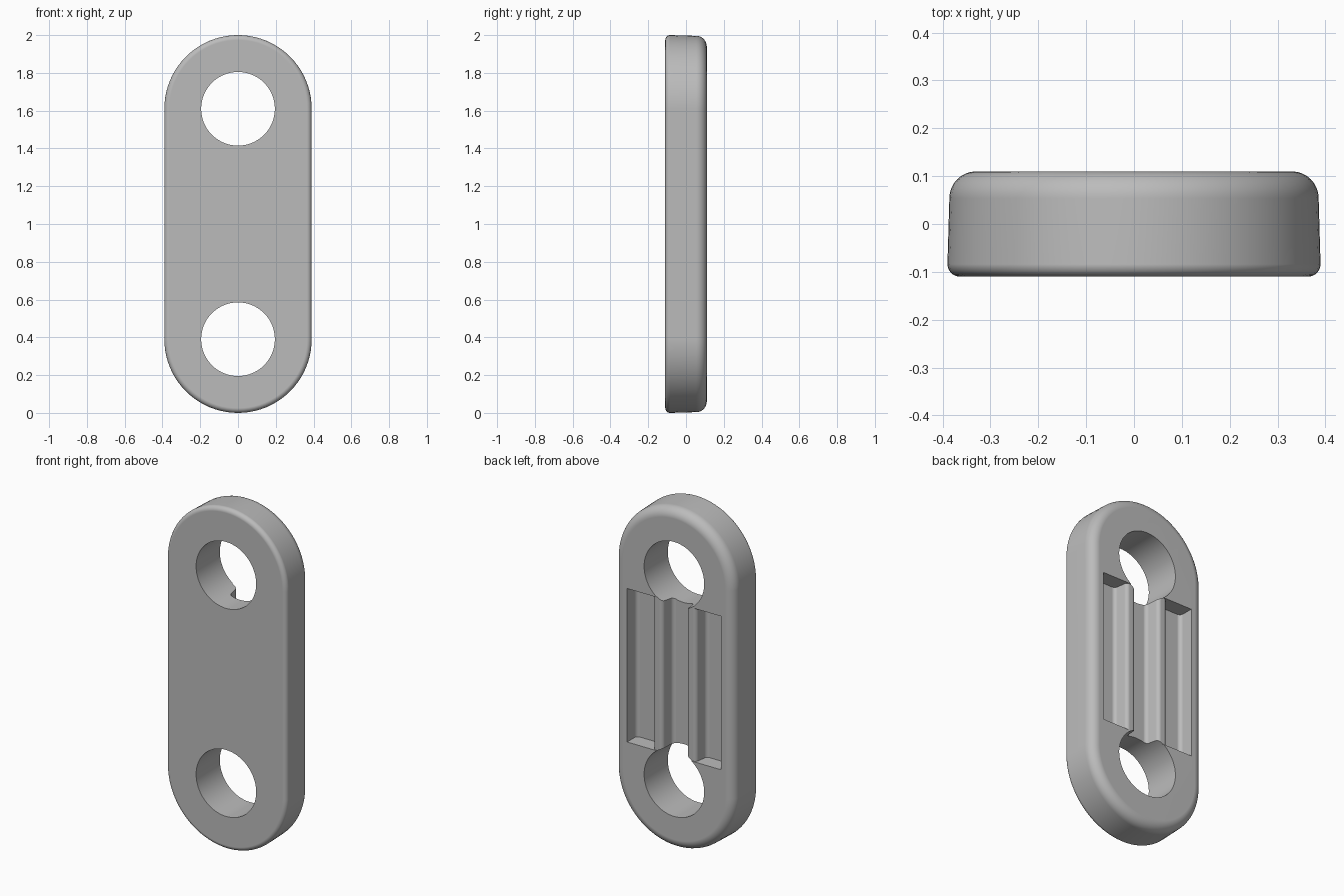
import bpy, bmesh, math
from mathutils import Vector

cube = bpy.data.objects.get("Cube")
if cube:
    bpy.data.objects.remove(cube, do_unlink=True)

RADIUS, HALF, FRONT, BACK = 0.39, 0.61, -0.11, 0.11

grey = bpy.data.materials.new("light grey")
grey.use_nodes = True
grey.diffuse_color = (0.5, 0.5, 0.5, 1)
grey.node_tree.nodes["Principled BSDF"].inputs["Base Color"].default_value = grey.diffuse_color


def loft(name, rings):
    """Skin a closed solid through rings of equal point count."""
    bm = bmesh.new()
    loops = [[bm.verts.new(p) for p in ring] for ring in rings]
    for a, b in zip(loops, loops[1:]):
        for i in range(len(a)):
            j = (i + 1) % len(a)
            bm.faces.new((a[i], a[j], b[j], b[i]))
    bm.faces.new(loops[0])
    bm.faces.new(loops[-1])
    bmesh.ops.recalc_face_normals(bm, faces=bm.faces)
    mesh = bpy.data.meshes.new(name)
    bm.to_mesh(mesh)
    bm.free()
    mesh.materials.append(grey)
    obj = bpy.data.objects.new(name, mesh)
    bpy.context.collection.objects.link(obj)
    return obj


def stadium(r, y, steps=40):
    """Upright rounded slot outline at depth y."""
    pts = []
    for sign in (1, -1):
        for i in range(steps + 1):
            a = math.pi * i / steps
            pts.append((sign * r * math.cos(a), y, 1 + sign * (HALF + r * math.sin(a))))
    return pts


def rounded(corners, r, steps=6):
    """Round the inner corners of an open path."""
    pts = [corners[0]]
    for p, c, n in zip(corners, corners[1:], corners[2:]):
        c = Vector(c)
        u, v = (Vector(p) - c).normalized(), (Vector(n) - c).normalized()
        half_angle = u.angle(v) / 2
        centre = c + (u + v).normalized() * (r / math.sin(half_angle))
        reach = r / math.tan(half_angle)
        start, end = c + u * reach - centre, c + v * reach - centre
        for i in range(steps + 1):
            arm = start.lerp(end, i / steps).normalized() * r
            pts.append(tuple(centre + arm))
    return pts + [corners[-1]]


# Plate: tight front edge, softer back edge, slight draft
edge = []
for i in range(7):
    a = math.pi / 2 * i / 6
    edge.append((RADIUS - 0.026 * (1 - math.sin(a)), FRONT + 0.026 * (1 - math.cos(a))))
for i in range(9):
    a = math.pi / 2 * i / 8
    edge.append((RADIUS - 0.004 - 0.056 * (1 - math.cos(a)), BACK - 0.056 * (1 - math.sin(a))))
plate = loft("link_plate", [stadium(r, y) for r, y in edge])

# Two round through holes
cutters = []
for name, z in (("upper_hole_cutter", 1 + HALF), ("lower_hole_cutter", 1 - HALF)):
    ring = [(0.195 * math.cos(t), 0.195 * math.sin(t)) for t in (math.tau * k / 80 for k in range(80))]
    cutters.append(loft(name, [[(x, y, z + h) for x, h in ring] for y in (-0.3, 0.3)]))

# Back recess with two rounded upright ribs
floor, crest = 0.02, BACK - 0.004
half = [(0.068, floor), (0.08, crest), (0.138, crest), (0.15, floor), (0.305, floor), (0.305, 0.2)]
path = [(-x, y) for x, y in reversed(half)] + half
profile = rounded(path, 0.022)
cutters.append(loft("recess_cutter", [[(x, y, z) for x, y in profile] for z in (0.55, 1.45)]))

bpy.context.view_layer.objects.active = plate
for cutter in cutters:
    cut = plate.modifiers.new(cutter.name, "BOOLEAN")
    cut.operation, cut.solver, cut.object = "DIFFERENCE", "EXACT", cutter
    bpy.ops.object.modifier_apply(modifier=cut.name)
    bpy.data.objects.remove(cutter, do_unlink=True)

# Smooth rounding with crisp hole and recess rims
bpy.ops.object.select_all(action="DESELECT")
plate.select_set(True)
bpy.ops.object.shade_smooth_by_angle(angle=math.radians(35))
even = plate.modifiers.new("even_shading", "WEIGHTED_NORMAL")
even.keep_sharp = True
